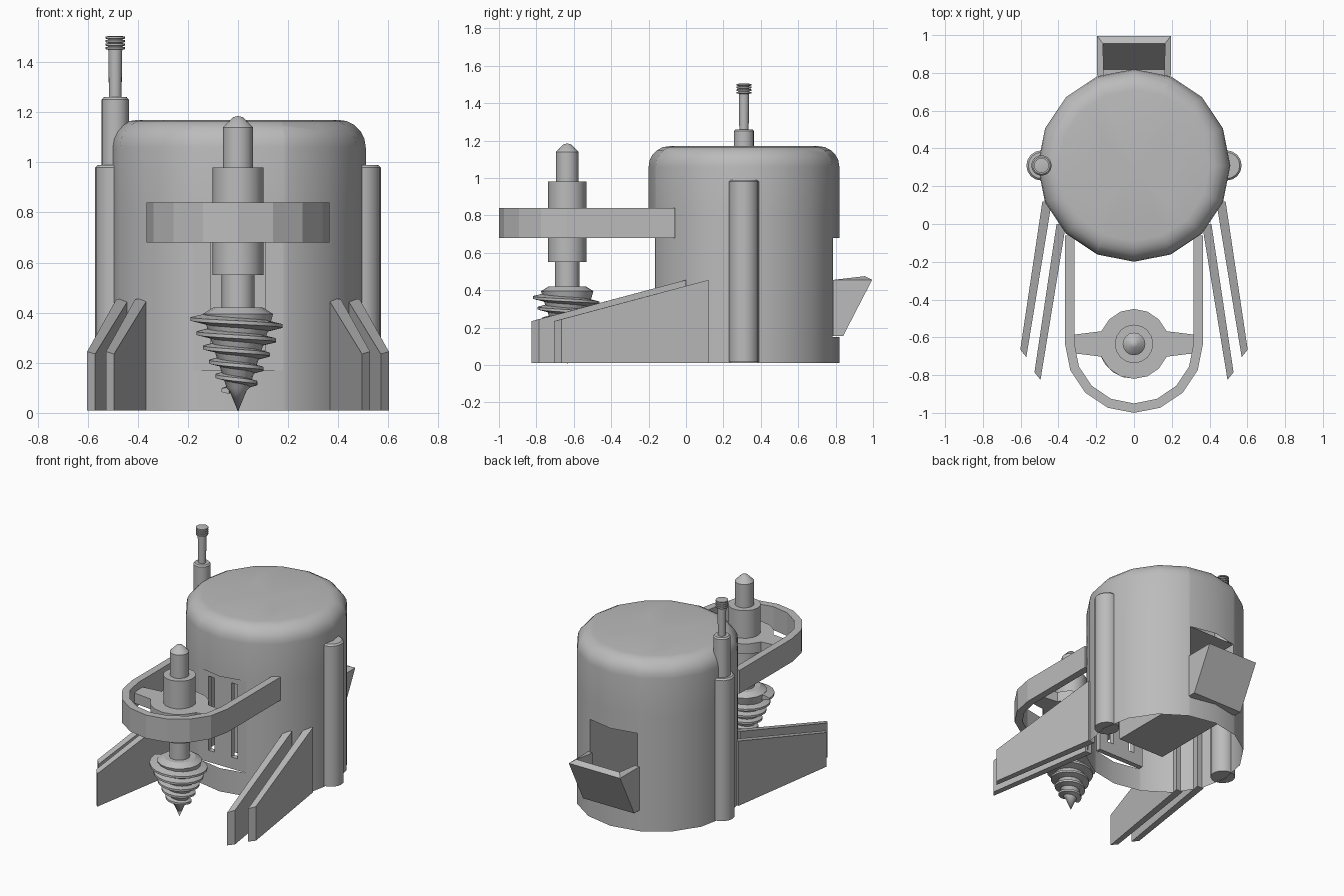
import bpy, bmesh, math
from mathutils import Vector, Matrix

if "Cube" in bpy.data.objects:
    bpy.data.objects.remove(bpy.data.objects["Cube"])

grey = bpy.data.materials.new("plain_grey")
grey.use_nodes = True
grey.diffuse_color = (0.5, 0.5, 0.5, 1)
grey.node_tree.nodes["Principled BSDF"].inputs["Base Color"].default_value = (0.5, 0.5, 0.5, 1)


def finish(name, bm, smooth=False, recalc=True):
    if recalc:
        bmesh.ops.recalc_face_normals(bm, faces=bm.faces)
    mesh = bpy.data.meshes.new(name)
    bm.to_mesh(mesh)
    bm.free()
    mesh.materials.append(grey)
    ob = bpy.data.objects.new(name, mesh)
    bpy.context.collection.objects.link(ob)
    if smooth:
        bpy.ops.object.select_all(action='DESELECT')
        ob.select_set(True)
        bpy.context.view_layer.objects.active = ob
        bpy.ops.object.shade_smooth_by_angle(angle=math.radians(32))
    return ob


def lathe_mesh(profile, x, y, steps=16):
    """Spin (radius, height) points about a vertical axis."""
    bm = bmesh.new()
    vs = [bm.verts.new((x + r, y, z)) for r, z in profile]
    es = [bm.edges.new(p) for p in zip(vs, vs[1:])]
    bmesh.ops.spin(bm, geom=vs + es, cent=(x, y, 0), axis=(0, 0, 1),
                   angle=2 * math.pi, steps=steps)
    bmesh.ops.remove_doubles(bm, verts=bm.verts, dist=0.0005)
    return bm


def lathe(name, profile, x, y, steps=16):
    return finish(name, lathe_mesh(profile, x, y, steps), True)


def box(bm, lo, hi):
    lo, hi = Vector(lo), Vector(hi)
    m = Matrix.Translation((lo + hi) / 2) @ Matrix.Diagonal((*(hi - lo), 1))
    return bmesh.ops.create_cube(bm, size=1, matrix=m)["verts"]


def prism(name, outline, z0, z1):
    """Extrude a plan outline; z1 is one height or one per point."""
    bm = bmesh.new()
    n = len(outline)
    tops = z1 if isinstance(z1, list) else [z1] * n
    low = [bm.verts.new((x, y, z0)) for x, y in outline]
    high = [bm.verts.new((x, y, z)) for (x, y), z in zip(outline, tops)]
    bm.faces.new(low)
    bm.faces.new(high)
    for i in range(n):
        j = (i + 1) % n
        bm.faces.new((low[i], low[j], high[j], high[i]))
    return finish(name, bm)


# Hollow round body, open below, with a window front and back
BODY_Y, W = 0.31, 0.18
dome = [(0.40 + 0.11 * math.cos(a), 1.06 + 0.11 * math.sin(a))
        for a in [math.pi / 2 * i / 5 for i in range(6)]]
bm = lathe_mesh([(0.51, 0.01)] + dome + [(0, 1.17)], 0, BODY_Y)
bmesh.ops.recalc_face_normals(bm, faces=bm.faces)
if max(bm.faces, key=lambda f: f.calc_center_median().z).normal.z < 0:
    bmesh.ops.reverse_faces(bm, faces=bm.faces)
for co, no in [((W, 0, 0), (1, 0, 0)), ((-W, 0, 0), (1, 0, 0))] + \
        [((0, 0, z), (0, 0, 1)) for z in (0.15, 0.17, 0.68, 0.8)]:
    bmesh.ops.bisect_plane(bm, geom=bm.verts[:] + bm.edges[:] + bm.faces[:],
                           plane_co=co, plane_no=no)


def in_window(f):
    c = f.calc_center_median()
    lo, hi = (0.15, 0.68) if c.y > BODY_Y else (0.17, 0.8)
    return abs(c.x) < W and lo < c.z < hi


bmesh.ops.delete(bm, geom=[f for f in bm.faces if in_window(f)], context='FACES')
finish("body", bm, True, recalc=False)

# Slotted panel in the front window
bm = bmesh.new()
Y0, Y1, S0, S1 = -0.165, -0.13, 0.065, 0.11
for x0, x1, z0, z1 in [(-W, W, 0.17, 0.25), (-W, W, 0.76, 0.8), (-W, -S1, 0.25, 0.76),
                       (-S0, S0, 0.25, 0.76), (S1, W, 0.25, 0.76)]:
    box(bm, (x0, Y0, z0), (x1, Y1, z1))
finish("front_panel", bm)

# Recess behind the back window, open to the back
bm = bmesh.new()
box(bm, (-W, 0.07, 0.155), (W, 0.785, 0.68))
bmesh.ops.recalc_face_normals(bm, faces=bm.faces)
bmesh.ops.delete(bm, geom=[f for f in bm.faces if f.normal.y > 0.5], context='FACES')
finish("back_recess", bm, recalc=False)

# Hopper with a sloping outer wall
bm = bmesh.new()
vs = box(bm, (-0.195, 0.785, 0.155), (0.195, 0.995, 0.455))
for v in vs:
    if v.co.y > 0.9 and v.co.z < 0.3:
        v.co.y = 0.84
bmesh.ops.recalc_face_normals(bm, faces=bm.faces)
bmesh.ops.delete(bm, geom=[f for f in bm.faces if f.normal.z > 0.9 or f.normal.y < -0.9],
                 context='FACES')
hopper = finish("hopper", bm, recalc=False)
mod = hopper.modifiers.new("walls", 'SOLIDIFY')
mod.thickness, mod.offset, mod.use_even_offset = 0.035, -1, True

# Side pillars and fins
for side, label in ((1, "left"), (-1, "right")):
    lathe(label + "_pillar", [(0, 0.015), (0.08, 0.015), (0.08, 0.98), (0.07, 0.99), (0, 0.99)],
          side * 0.49, BODY_Y)
    for part, dx, dy in (("inner", 0, 0), ("outer", 0.075, 0.12)):
        plan = [(0.36, 0.0), (0.41, 0.0), (0.527, -0.785), (0.495, -0.825)]
        prism(f"{label}_{part}_fin", [(side * (x + dx), y + dy) for x, y in plan],
              0.01, [0.455, 0.455, 0.245, 0.235])

# Antenna with a ribbed tip
tip = []
for i in range(4):
    z = 1.45 + i * 0.014
    tip += [(0.028, z), (0.039, z + 0.002), (0.039, z + 0.01), (0.028, z + 0.012)]
lathe("antenna", [(0, 0.97), (0.054, 0.97), (0.054, 1.25), (0.046, 1.26), (0.025, 1.26)]
      + tip + [(0, tip[-1][1])], -0.49, BODY_Y)

# U-shaped drill frame
DRILL_Y = -0.635


def u_path(r):
    arc = [(r * math.cos(a), DRILL_Y - r * math.sin(a))
           for a in [math.pi * i / 8 for i in range(9)]]
    return [(r, -0.06)] + arc + [(-r, -0.06)]


prism("drill_frame", u_path(0.365) + u_path(0.315)[::-1], 0.68, 0.84)

# Hub collar and its two cross arms
lathe("hub_collar", [(0.1, 0.72), (0.185, 0.72), (0.185, 0.79), (0.1, 0.79), (0.1, 0.72)],
      0, DRILL_Y)
for side, label in ((1, "left"), (-1, "right")):
    prism(label + "_hub_arm", [(side * x, DRILL_Y + y) for x, y in
                               ((0.15, -0.07), (0.33, -0.048), (0.33, 0.048), (0.15, 0.07))],
          0.72, 0.79)

# Drill shaft with screw core
lathe("drill_shaft", [(0, 1.185), (0.02, 1.18), (0.06, 1.14), (0.06, 0.98), (0.102, 0.98),
                      (0.102, 0.55), (0.065, 0.55), (0.065, 0.42), (0.1, 0.42), (0.14, 0.395),
                      (0.13, 0.36), (0.045, 0.1), (0.035, 0.09), (0, 0.005)], 0, DRILL_Y)

# Tapering screw thread
bm = bmesh.new()
TURNS, STEPS = 5, 20
rows = []
for i in range(TURNS * STEPS + 1):
    t = i / (TURNS * STEPS)
    a = math.pi + 2 * math.pi * i / STEPS
    z = 0.375 - 0.285 * t
    outer, inner = 0.19 - 0.125 * t, 0.125 - 0.09 * t
    h = 0.022 - 0.008 * t
    rows.append([bm.verts.new((r * math.cos(a), DRILL_Y + r * math.sin(a), zz))
                 for r, zz in ((inner, z + h), (outer, z + 0.007),
                               (outer, z - 0.007), (inner, z - h))])
for p, q in zip(rows, rows[1:]):
    for k in range(4):
        m = (k + 1) % 4
        bm.faces.new((p[k], p[m], q[m], q[k]))
bm.faces.new(rows[0])
bm.faces.new(rows[-1])
finish("screw_thread", bm, True)
